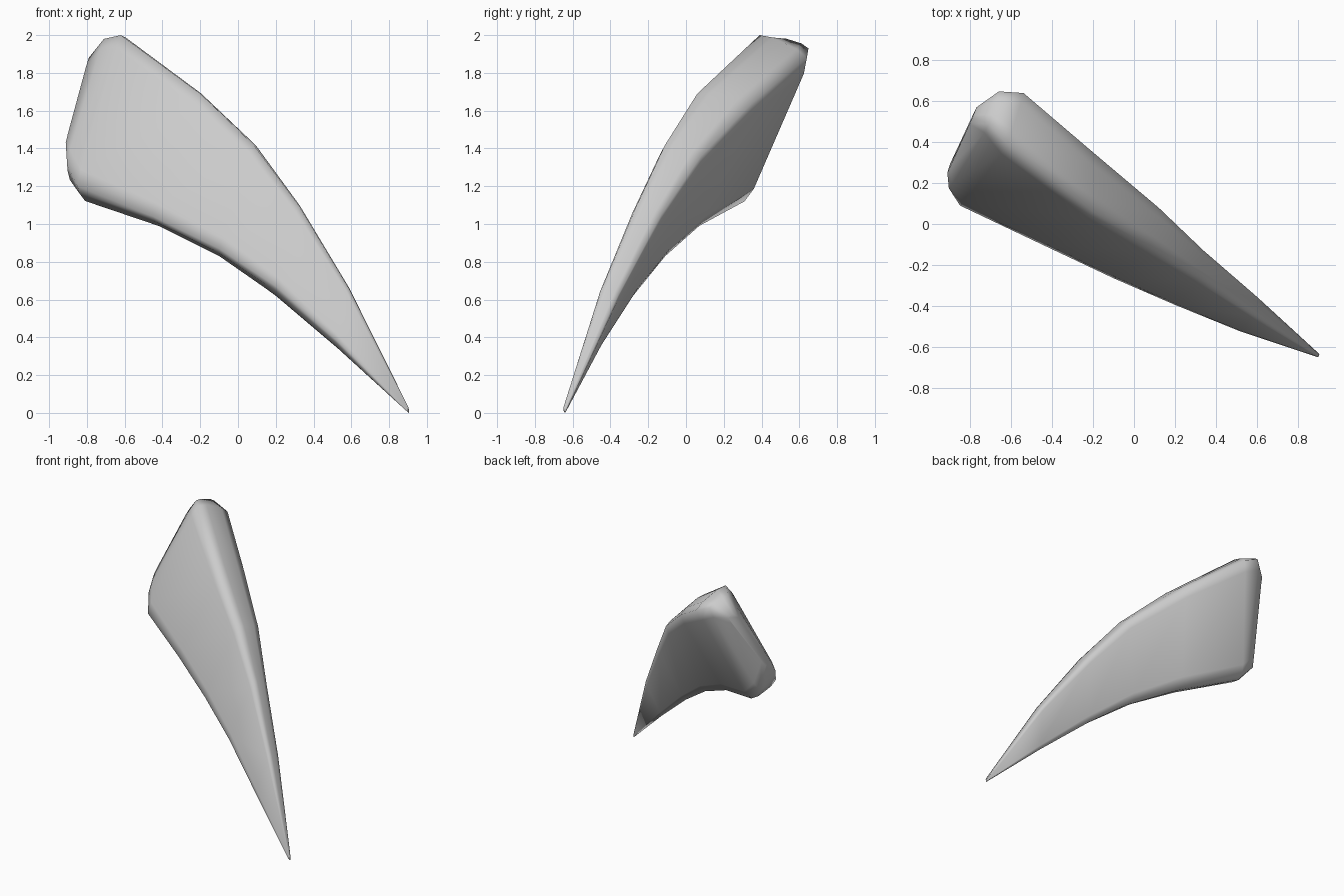
import bpy, bmesh
from mathutils import Vector

if "Cube" in bpy.data.objects:
    bpy.data.objects.remove(bpy.data.objects["Cube"])

# Corner edges of the horn, from rounded butt (two inner cap rings first) to tip
front_top = [(-.79, .52, 1.88), (-.71, .49, 1.98), (-.62, .39, 2.0), (-.2, .06, 1.69),
             (.08, -.11, 1.42), (.32, -.26, 1.1), (.58, -.44, .67), (.902, -.648, .03)]
back_top = [(-.77, .57, 1.85), (-.66, .648, 1.93), (-.54, .64, 1.88), (-.2, .35, 1.64),
            (.12, .08, 1.36), (.34, -.13, 1.05), (.60, -.355, .63), (.904, -.635, .02)]
back_low = [(-.90, .29, 1.40), (-.88, .33, 1.22), (-.79, .31, 1.12), (-.40, .07, .99),
            (-.09, -.11, .83), (.2, -.28, .62), (.53, -.46, .34), (.905, -.64, .0)]
front_low = [(-.912, .25, 1.43), (-.905, .175, 1.32), (-.85, .09, 1.2), (-.45, -.1, 1.04),
             (-.1, -.265, .87), (.2, -.395, .67), (.52, -.525, .385), (.892, -.648, .012)]


def section(corners):
    """Four-sided section with softly rounded corners."""
    c = [Vector(p) for p in corners]
    centre = sum(c, Vector()) / 4
    thick = min((c[0] - c[1]).length, (c[2] - c[3]).length)
    pts = []
    for i in range(4):
        p, q = c[i], c[(i + 1) % 4]
        d = (q - p).normalized()
        out = (p + q) / 2 - centre
        out = (out - d * out.dot(d)).normalized() * thick * 0.08
        f = 0.25 if i % 2 == 0 else 0.1
        pts += [p, p.lerp(q, f) + out, q.lerp(p, f) + out]
    return pts


# Loft the sections into a closed skin
bm = bmesh.new()
rings = [[bm.verts.new(p) for p in section(s)]
         for s in zip(front_top, back_top, back_low, front_low)]
for r, s in zip(rings, rings[1:]):
    n = len(r)
    for i in range(n):
        j = (i + 1) % n
        bm.faces.new((r[i], r[j], s[j], s[i]))
bm.faces.new(rings[0])
bm.faces.new(rings[-1])
bmesh.ops.recalc_face_normals(bm, faces=bm.faces)

mesh = bpy.data.meshes.new("horn")
bm.to_mesh(mesh)
bm.free()
horn = bpy.data.objects.new("horn", mesh)
bpy.context.collection.objects.link(horn)
mesh.polygons.foreach_set("use_smooth", [True] * len(mesh.polygons))
mesh.update()
